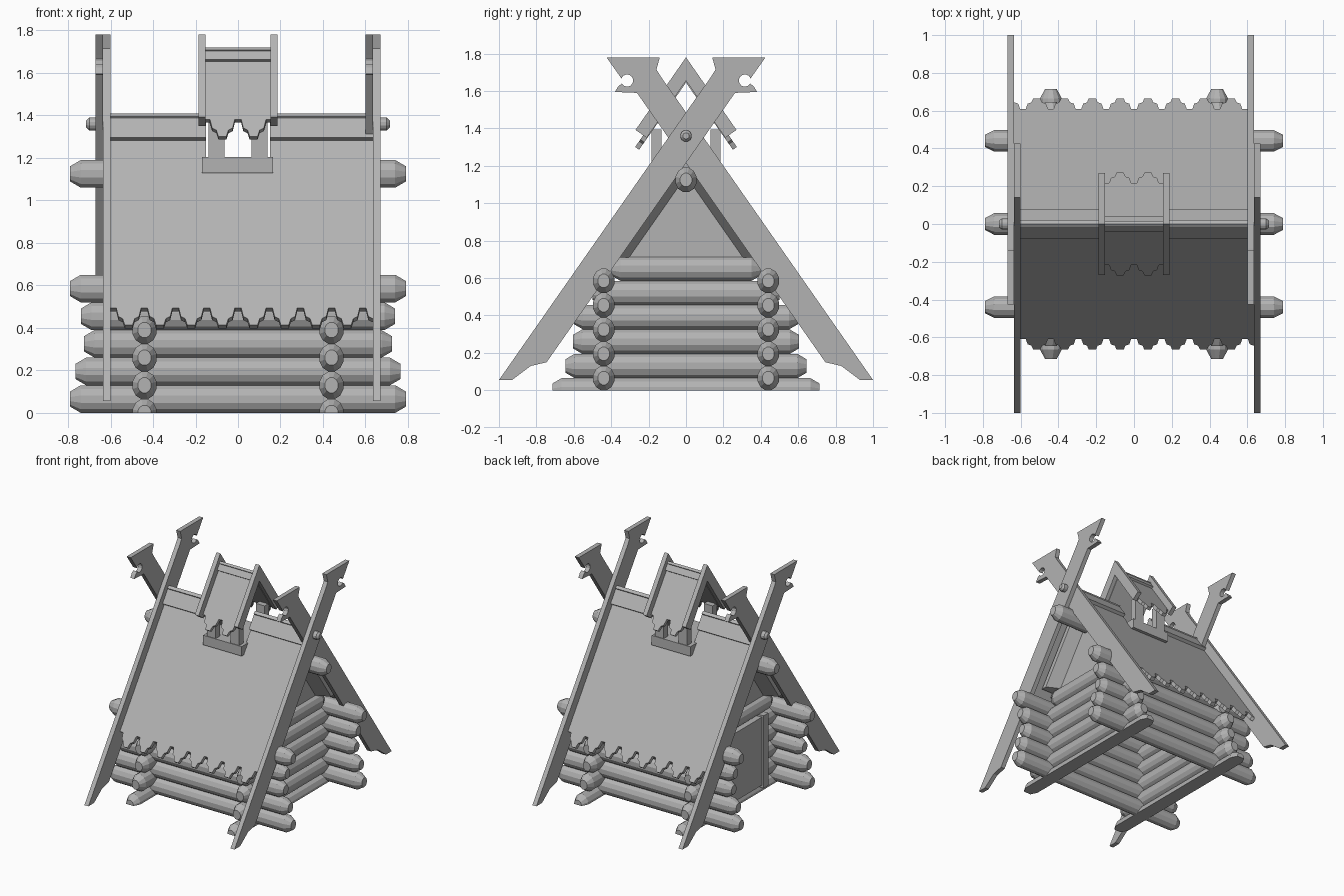
import bpy, bmesh
from math import sin, cos, pi, radians, hypot
from mathutils import Vector

if "Cube" in bpy.data.objects:
    bpy.data.objects.remove(bpy.data.objects["Cube"])

K = 1.43  # roof pitch: drop in z per unit of y

wood = bpy.data.materials.new("wood")
wood.diffuse_color = (.45, .45, .45, 1)
wood.use_nodes = True
wood.node_tree.nodes["Principled BSDF"].inputs["Base Color"].default_value = wood.diffuse_color


def finish(name, bm):
    bmesh.ops.recalc_face_normals(bm, faces=bm.faces)
    me = bpy.data.meshes.new(name)
    bm.to_mesh(me)
    bm.free()
    me.materials.append(wood)
    ob = bpy.data.objects.new(name, me)
    bpy.context.collection.objects.link(ob)
    return ob


def prism(name, loop, offset):
    """Planar 3D outline swept along an offset."""
    bm = bmesh.new()
    a = [bm.verts.new(p) for p in loop]
    b = [bm.verts.new(Vector(p) + Vector(offset)) for p in loop]
    bm.faces.new(a)
    bm.faces.new(b[::-1])
    for i in range(len(a)):
        j = (i + 1) % len(a)
        bm.faces.new((a[i], a[j], b[j], b[i]))
    return finish(name, bm)


def box(name, x0, x1, y0, y1, z0, z1):
    prism(name, [(x0, y0, z0), (x1, y0, z0), (x1, y1, z0), (x0, y1, z0)], (0, 0, z1 - z0))


def log(name, axis, side, z, half, w=0.057, h=0.065, n=12, tip=0.05):
    """Faceted log with tapered ends, lying along x or y."""
    bm = bmesh.new()
    rings = []
    for t, s in ((-half, .55), (tip - half, 1), (half - tip, 1), (half, .55)):
        ring = []
        for i in range(n):
            a = 2 * pi * (i + .5) / n
            u = side + w * s * cos(a) / cos(pi / n)
            v = max(0, z + h * s * sin(a) / cos(pi / n))
            ring.append(bm.verts.new((t, u, v) if axis == 'x' else (u, t, v)))
        rings.append(ring)
    for r, q in zip(rings, rings[1:]):
        for i in range(n):
            j = (i + 1) % n
            bm.faces.new((r[i], r[j], q[j], q[i]))
    bm.faces.new(rings[0])
    bm.faces.new(rings[-1])
    bmesh.ops.dissolve_degenerate(bm, dist=1e-5, edges=bm.edges)
    return finish(name, bm)


def toothed(a, b, y):
    """Carved eave edge from x=a to x=b as (x, y) points."""
    tooth = [(-.055, 0), (-.045, .03), (-.025, .04), (-.015, .08),
             (.015, .08), (.025, .04), (.045, .03), (.055, 0)]
    pts = [(k * .147 + d, y - h / K) for k in range(-4, 5) for d, h in tooth
           if a < k * .147 + d < b]
    return [(a, pts[0][1])] + pts + [(b, pts[-1][1])]


def slope(name, pts, s, top, thick):
    """Board lying on the pitch, from a plan outline; s picks the side."""
    f = thick / hypot(1, K)
    prism(name, [(x, s * y, top - K * y) for x, y in pts], (0, -s * K * f, -f))


# Log walls
for s in (-1, 1):
    for i, half in enumerate((.79, .765, .725, .74, .79)):
        log("long_wall_log", 'x', s * .44, .065 + .13 * i, half)
    for i, half in enumerate((.715, .645, .605, .6, .5, .4)):
        log("gable_wall_log", 'y', s * .44, .13 * i, half)

# Ridge log
log("ridge_log", 'x', 0, 1.125, .79)

# Gable panels with bevelled rafters
for s in (-1, 1):
    prism("gable_panel", [(s * .41, -.42, .68), (s * .41, .42, .68), (s * .41, 0, 1.28)],
          (s * .05, 0, 0))
    for t in (-1, 1):
        prism("gable_rafter", [(s * .455, t * .302, .71), (s * .56, t * .355, .71),
                               (s * .56, t * .4, .71), (s * .455, t * .4, .71)],
              (0, -t * .302, .432))

# Door on the left gable
box("door", -.505, -.44, -.23, .23, .05, .585)
for s in (-1, 1):
    box("door_post", -.52, -.44, s * .25 - .03, s * .25 + .03, .03, .6)

# Main roof with a gap at the ridge for the vent, plus ridge boards
for s in (-1, 1):
    a, b = (-.6, .635) if s < 0 else (-.635, .6)
    notch = [(b, 0), (.15, 0), (.15, .15), (-.15, .15), (-.15, 0), (a, 0)]
    slope("roof_slope", toothed(a, b, .665) + notch, s, 1.365, .03)
    for x0, x1 in ((a, -.15), (.15, b)):
        slope("ridge_board", [(x0, 0), (x1, 0), (x1, .08), (x0, .08)], s, 1.41, .026)

# Crossed gable boards with carved heads
notch = [(.315 + .033 * cos(radians(t)), 1.656 + .033 * sin(radians(t)))
         for t in range(20, 331, 31)]
board = ([(-1, .055), (0, 1.486), (.13, 1.67), (.158, 1.715), (.14, 1.78), (.425, 1.78),
          (.358, 1.685)] + notch + [(.362, 1.625), (.38, 1.595), (.262, 1.59), (0, 1.215),
          (-.745, .15), (-.83, .13), (-.93, .055)])
for x0, s in ((-.635, 1), (.635, 1), (-.67, -1), (.6, -1)):
    prism("gable_board", [(x0, s * y, z) for y, z in board], (.035, 0, 0))

# Pegs through the board crossings
for s in (-1, 1):
    peg = log("board_peg", 'x', 0, 1.36, .06, .03, .03, 12, .015)
    peg.location.x = s * .655

# Smoke vent: base, posts and little roof
box("vent_base", -.17, .165, -.19, .19, 1.13, 1.205)
for sx in (-1, 1):
    for sy in (-1, 1):
        x, y = sx * .102, sy * .158
        box("vent_post", x - .038, x + .038, y - .027, y + .027, 1.2, 1.395)
for s in (-1, 1):
    slope("vent_roof", toothed(-.155, .155, .272) + [(.155, 0), (-.155, 0)], s, 1.69, .026)
    slope("vent_ridge_board", [(-.155, 0), (.155, 0), (.155, .04), (-.155, .04)], s, 1.72, .02)
    prism("vent_gable_board", [(s * .153, y, z) for y, z in
          ((0, 1.78), (.27, 1.392), (.21, 1.35), (0, 1.655), (-.21, 1.35), (-.27, 1.392))],
          (s * .034, 0, 0))
